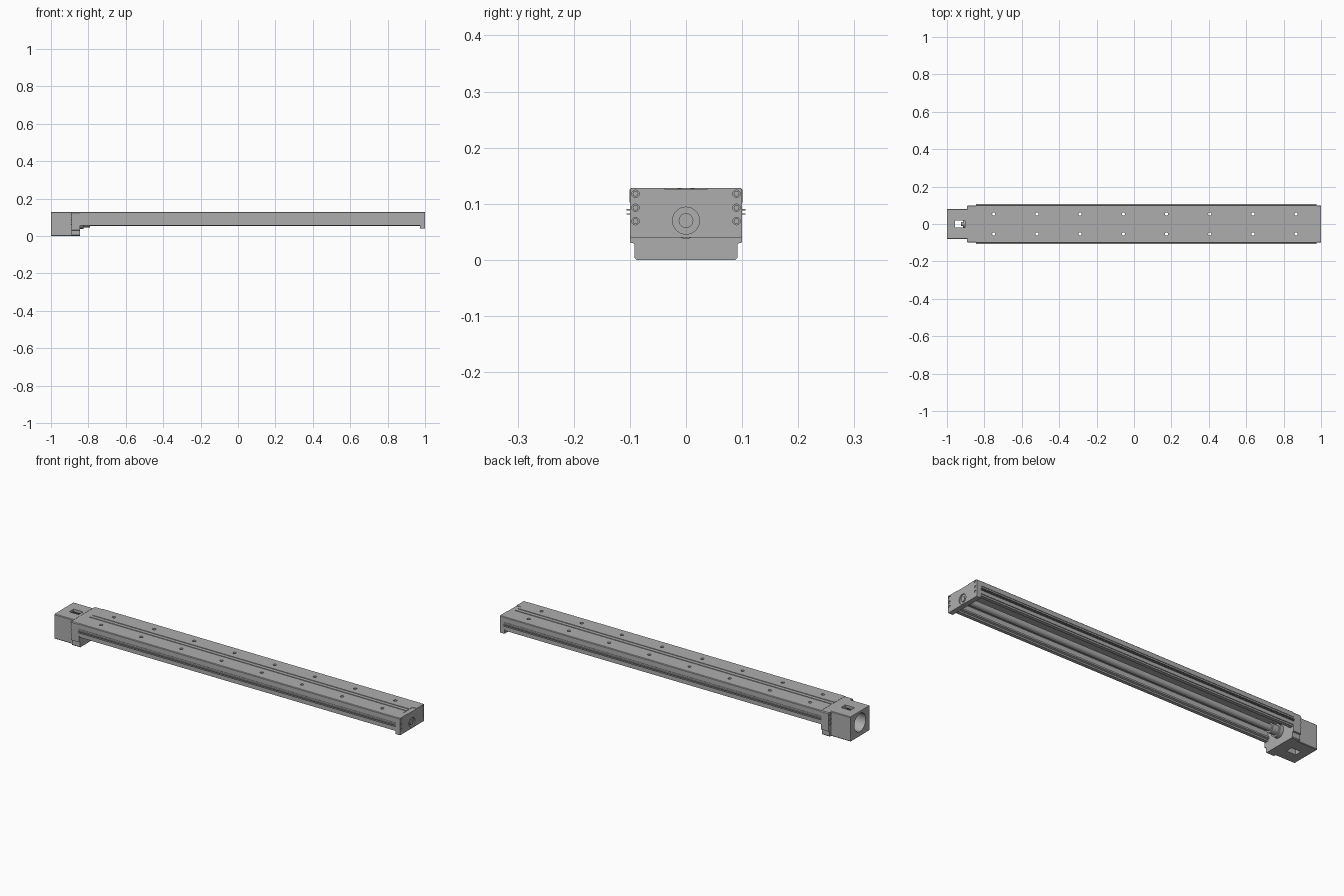
import bpy, bmesh, math
from mathutils import Matrix

cube = bpy.data.objects.get("Cube")
if cube:
    bpy.data.objects.remove(cube, do_unlink=True)

metal = bpy.data.materials.new("grey_metal")
metal.use_nodes = True
GREY = (0.42, 0.42, 0.42, 1)
metal.diffuse_color = GREY
metal.node_tree.nodes["Principled BSDF"].inputs["Base Color"].default_value = GREY

AXIS_Z = 0.07  # height of the screw axis


def finish(bm, name):
    bmesh.ops.recalc_face_normals(bm, faces=bm.faces)
    mesh = bpy.data.meshes.new(name)
    bm.to_mesh(mesh)
    bm.free()
    mesh.materials.append(metal)
    obj = bpy.data.objects.new(name, mesh)
    bpy.context.collection.objects.link(obj)
    return obj


def extrude_half(name, half, x0, x1):
    """Mirror a half outline (y, z) and extrude it along x."""
    outline = half + [(-y, z) for y, z in reversed(half) if y > 0]
    bm = bmesh.new()
    face = bm.faces.new([bm.verts.new((x0, y, z)) for y, z in outline])
    ext = bmesh.ops.extrude_face_region(bm, geom=[face])
    moved = [v for v in ext["geom"] if isinstance(v, bmesh.types.BMVert)]
    bmesh.ops.translate(bm, verts=moved, vec=(x1 - x0, 0, 0))
    return finish(bm, name)


def add_cyl(bm, radius, x0, x1, y=0, z=AXIS_Z, segs=32):
    matrix = Matrix.Translation(((x0 + x1) / 2, y, z)) @ Matrix.Rotation(math.pi / 2, 4, 'Y')
    bmesh.ops.create_cone(bm, cap_ends=True, segments=segs, radius1=radius,
                          radius2=radius, depth=x1 - x0, matrix=matrix)


def cylinders(name, items):
    bm = bmesh.new()
    for item in items:
        add_cyl(bm, *item)
    return finish(bm, name)


def select_only(obj):
    bpy.ops.object.select_all(action='DESELECT')
    obj.select_set(True)
    bpy.context.view_layer.objects.active = obj


def cut(obj, cutter):
    """Apply a boolean cut and discard the cutter."""
    cutter.hide_render = True
    mod = obj.modifiers.new("cut", 'BOOLEAN')
    mod.operation = 'DIFFERENCE'
    mod.solver = 'EXACT'
    mod.object = cutter
    select_only(obj)
    bpy.ops.object.modifier_apply(modifier=mod.name)
    bpy.data.objects.remove(cutter, do_unlink=True)


# Long channel beam: top groove, side fins, open underside with guide ledges
beam = extrude_half("beam", [
    (0, 0.128), (0.009, 0.128), (0.009, 0.124), (0.014, 0.124), (0.014, 0.128),
    (0.098, 0.128), (0.101, 0.125), (0.101, 0.102), (0.098, 0.102), (0.098, 0.098),
    (0.1, 0.098), (0.1, 0.0905), (0.106, 0.0905), (0.106, 0.088), (0.1, 0.088),
    (0.1, 0.083), (0.106, 0.083), (0.106, 0.0805), (0.1, 0.0805), (0.1, 0.063),
    (0.096, 0.063), (0.096, 0.055), (0.078, 0.055), (0.078, 0.063), (0.068, 0.066),
    (0.068, 0.074), (0.078, 0.078), (0.078, 0.104), (0.036, 0.104), (0.036, 0.1), (0, 0.1),
], -0.846, 0.976)

# Mounting holes through the top plate
bm = bmesh.new()
for i in range(8):
    for side in (-1, 1):
        bmesh.ops.create_cone(bm, cap_ends=True, segments=16, radius1=0.0085,
                              radius2=0.0085, depth=0.06,
                              matrix=Matrix.Translation((-0.75 + i * 0.231, side * 0.053, 0.12)))
cut(beam, finish(bm, "hole_cutter"))

# Screw shaft and bearing housing
shaft = cylinders("screw_shaft", [(0.016, -0.85, 0.98)])
housing = cylinders("bearing_housing", [(0.032, -0.85, -0.825), (0.024, -0.826, -0.79)])

# End cap with recessed screws and bearing recess
end_cap = extrude_half("end_cap", [
    (0, 0.126), (0.038, 0.126), (0.038, 0.128), (0.097, 0.128), (0.1, 0.125),
    (0.1, 0.043), (0.098, 0.04), (0, 0.04)], 0.974, 1)
SCREWS = [(s * 0.09, z) for s in (-1, 1) for z in (0.069, 0.093, 0.118)]
cut(end_cap, cylinders("cap_cutter", [(0.024, 0.994, 1.01)]
    + [(0.0065, 0.993, 1.01, y, z, 16) for y, z in SCREWS]))
bearing = cylinders("end_bearing", [(0.013, 0.98, 0.998)])
cap_screws = cylinders("end_cap_screws", [(0.005, 0.98, 0.998, y, z, 12) for y, z in SCREWS])

# Motor flange with a narrower foot
flange = extrude_half("motor_flange", [
    (0, 0.127), (0.096, 0.127), (0.1, 0.123), (0.1, 0.031), (0.092, 0.029),
    (0.092, 0.004), (0.088, 0), (0, 0)], -0.89, -0.845)
flange_screws = cylinders("flange_screws",
                          [(0.0065, -0.894, -0.88, y, z, 12) for y, z in SCREWS])

# Motor housing with an end bore and a vertical access slot
motor = extrude_half("motor_housing", [
    (0, 0.128), (0.077, 0.128), (0.08, 0.125), (0.08, 0.003), (0.077, 0), (0, 0)],
    -1, -0.889)
cut(motor, cylinders("bore_cutter", [(0.047, -1.05, -0.9, 0, AXIS_Z, 48)]))
cut(motor, extrude_half("slot_cutter", [(0, 0.2), (0.018, 0.2), (0.018, -0.1), (0, -0.1)],
                        -0.957, -0.903))
coupling = cylinders("drive_coupling", [(0.012, -0.926, -0.895), (0.02, -0.915, -0.895)])

# Smooth the round parts while keeping edges sharp
for obj in (beam, shaft, housing, end_cap, bearing, cap_screws, flange_screws, motor, coupling):
    select_only(obj)
    bpy.ops.object.shade_smooth_by_angle(angle=math.radians(30))
